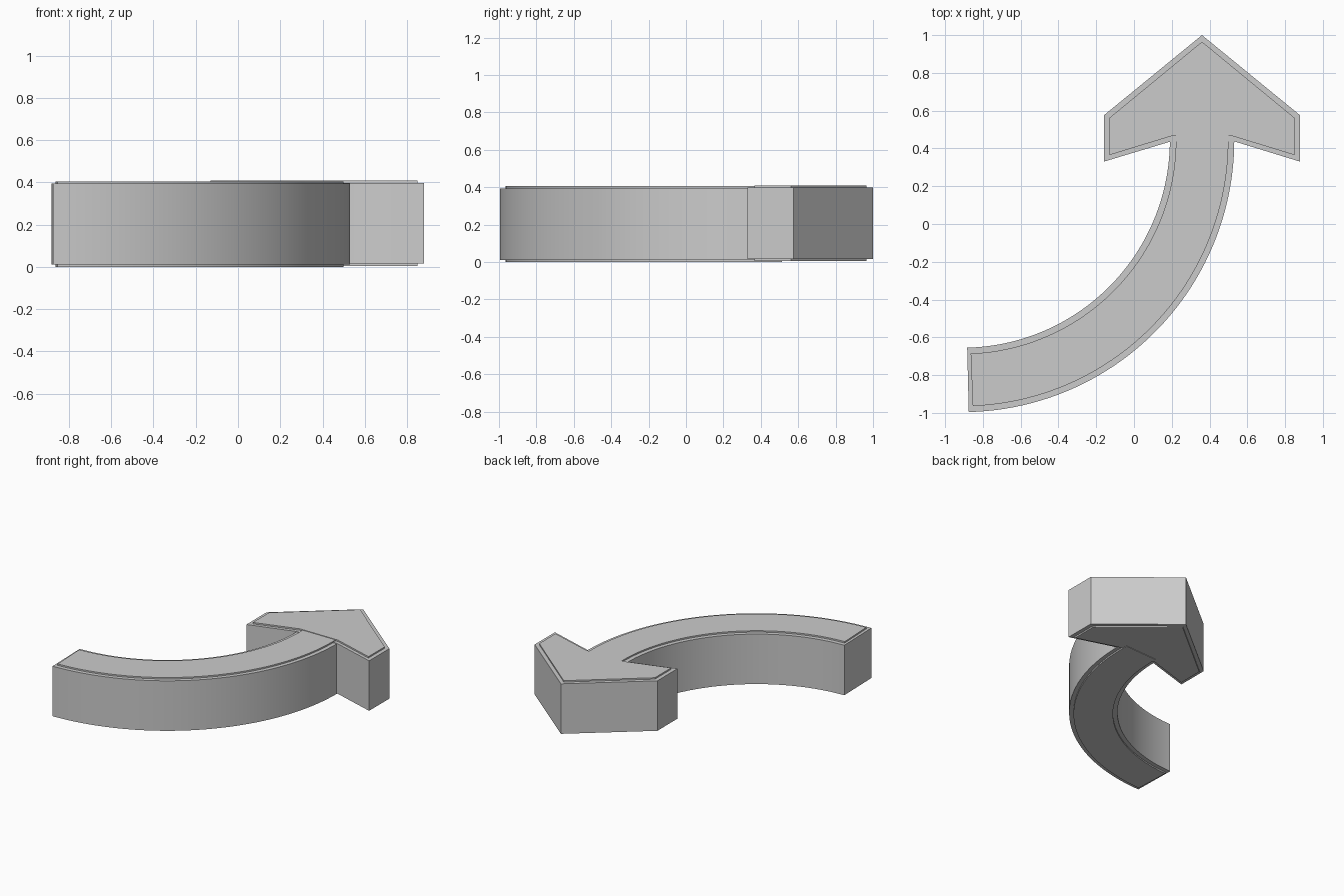
import bpy, bmesh
from math import cos, sin, radians

if "Cube" in bpy.data.objects:
    bpy.data.objects.remove(bpy.data.objects["Cube"])

CX, CY = -0.91, 0.445   # centre of the shaft's bend


def slab(name, outer, inner, z, height=0.405, step=0.011):
    """Prism with a slightly raised inset panel on top and bottom."""
    bm = bmesh.new()
    levels = [(inner, 0), (inner, step), (outer, step),
              (outer, height - step), (inner, height - step), (inner, height)]
    rings = [[bm.verts.new((x, y, z + h)) for x, y in pts] for pts, h in levels]
    n = len(outer)
    for a, b in zip(rings, rings[1:]):
        for i in range(n):
            j = (i + 1) % n
            bm.faces.new((a[i], a[j], b[j], b[i]))
    bm.faces.new(rings[0][::-1])
    bm.faces.new(rings[-1])
    bmesh.ops.recalc_face_normals(bm, faces=bm.faces)
    me = bpy.data.meshes.new(name)
    bm.to_mesh(me)
    bm.free()
    ob = bpy.data.objects.new(name, me)
    bpy.context.collection.objects.link(ob)
    bpy.ops.object.select_all(action='DESELECT')
    ob.select_set(True)
    bpy.context.view_layer.objects.active = ob
    bpy.ops.object.shade_smooth_by_angle(angle=radians(25))
    return ob


def arc(r, a0, a1, n=48):
    return [(CX + r * cos(radians(a0 + (a1 - a0) * i / n)),
             CY + r * sin(radians(a0 + (a1 - a0) * i / n))) for i in range(n + 1)]


def band(r_in, r_out, a0, a1):
    return arc(r_out, a0, a1) + arc(r_in, a1, a0)


# curved shaft, its end tucked into the head
slab("shaft", band(1.1, 1.441, -88.6, 4), band(1.132, 1.41, -87.7, 2.8), 0)

# arrow head, sitting a hair higher than the shaft
head = [(0.36, 1.0), (-0.16, 0.575), (-0.16, 0.33), (0.195, 0.437),
        (0.532, 0.437), (0.88, 0.33), (0.88, 0.575)]
panel = [(0.36, 0.965), (-0.13, 0.562), (-0.13, 0.365), (0.2, 0.466),
         (0.52, 0.466), (0.85, 0.365), (0.85, 0.562)]
slab("arrow_head", head, panel, 0.004)
